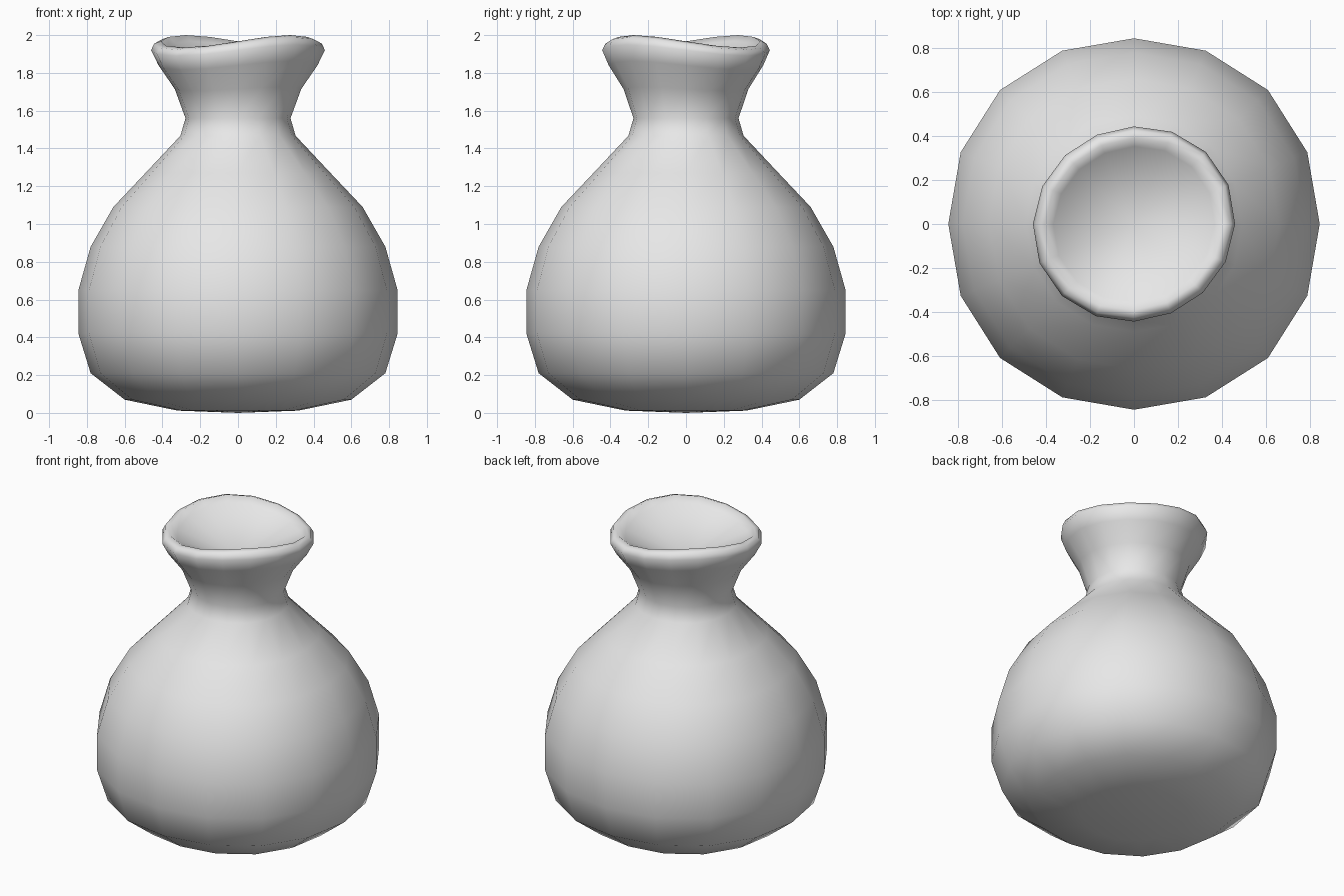
import bpy, bmesh
from math import sin, cos, pi

cube = bpy.data.objects.get("Cube")
if cube:
    bpy.data.objects.remove(cube, do_unlink=True)

SIDES = 16

clay = bpy.data.materials.new("plain grey")
clay.use_nodes = True
clay.diffuse_color = (0.8, 0.8, 0.8, 1)
clay.node_tree.nodes["Principled BSDF"].inputs["Base Color"].default_value = (0.8, 0.8, 0.8, 1)

# Profile from the base up over the lip and into the mouth: radius, height, lip wave
profile = [
    (0.32, 0.012, 0), (0.60, 0.07, 0), (0.78, 0.21, 0), (0.845, 0.42, 0),
    (0.845, 0.65, 0), (0.78, 0.88, 0), (0.66, 1.09, 0), (0.49, 1.27, 0),
    (0.305, 1.467, 0), (0.278, 1.56, 0), (0.333, 1.715, 0.3), (0.415, 1.84, 0.7),
    (0.452, 1.92, 0.9), (0.435, 1.955, 1), (0.40, 1.967, 1), (0.36, 1.935, 1),
]


def ring(bm, radius, height, wave):
    """One ring; the body is slightly squared, the lip rises and falls twice."""
    verts = []
    for i in range(SIDES):
        a = 2 * pi * i / SIDES
        squared = 0.01 * (1 - cos(4 * a)) * (1 - wave)
        lip = wave * (0.025 * sin(2 * a) + 0.02 * cos(2 * a))
        r = radius * (1 + squared + lip)
        z = height - 0.033 * wave * sin(2 * a)
        verts.append(bm.verts.new((r * cos(a), r * sin(a), z)))
    return verts


bm = bmesh.new()
rings = [ring(bm, *p) for p in profile]
base = bm.verts.new((0, 0, 0))
mouth_floor = bm.verts.new((0, 0, 1.77))
for i in range(SIDES):
    j = (i + 1) % SIDES
    for low, high in zip(rings, rings[1:]):
        bm.faces.new((low[i], low[j], high[j], high[i]))
    bm.faces.new((base, rings[0][j], rings[0][i]))
    bm.faces.new((rings[-1][i], rings[-1][j], mouth_floor))
for f in bm.faces:
    f.smooth = True
bmesh.ops.recalc_face_normals(bm, faces=bm.faces)

mesh = bpy.data.meshes.new("vase")
bm.to_mesh(mesh)
bm.free()
mesh.materials.append(clay)
vase = bpy.data.objects.new("vase", mesh)
bpy.context.collection.objects.link(vase)
